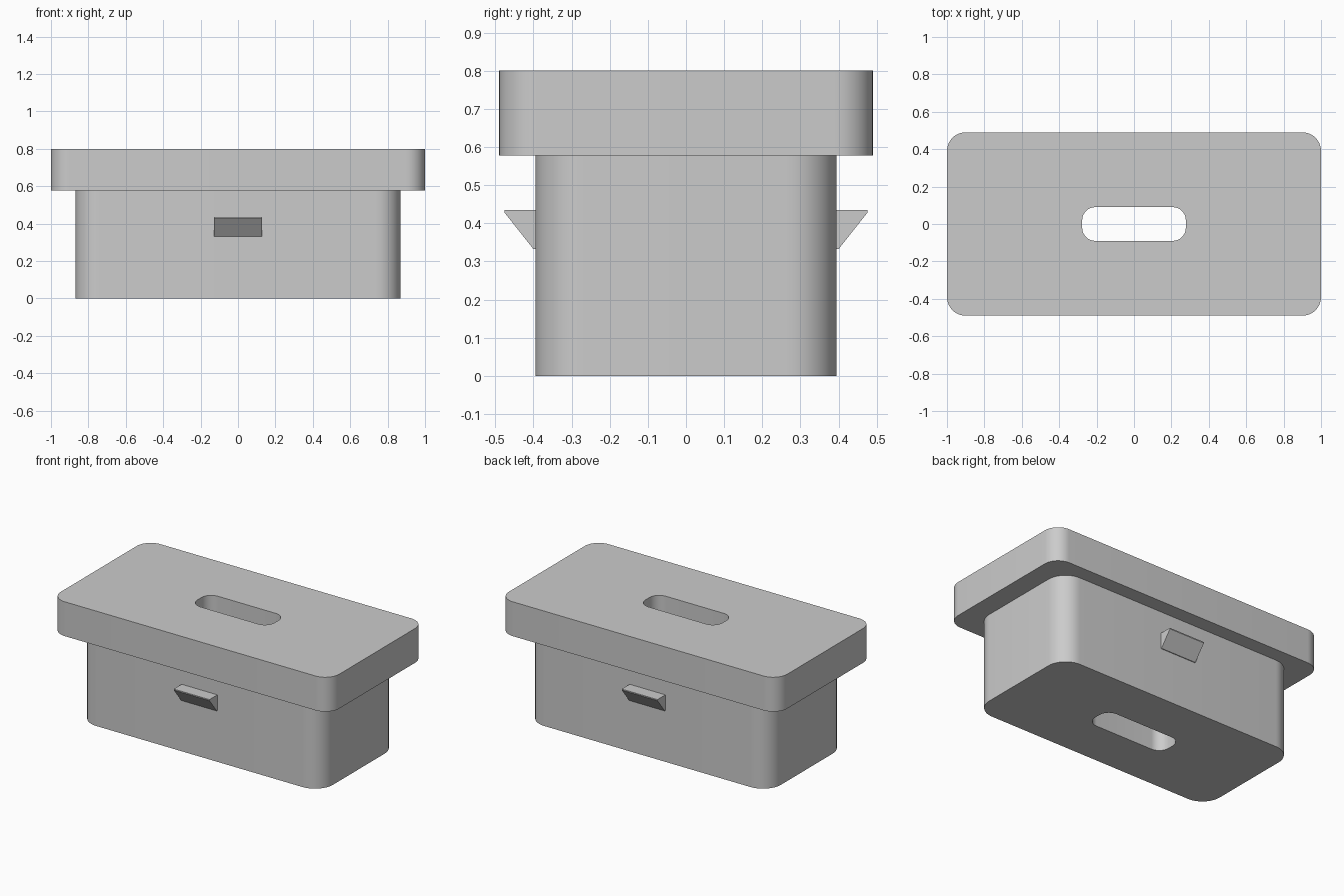
import bpy, bmesh, math

if "Cube" in bpy.data.objects:
    bpy.data.objects.remove(bpy.data.objects["Cube"])

grey = bpy.data.materials.new("plain_grey")
grey.diffuse_color = (0.6, 0.6, 0.6, 1)
grey.use_nodes = True
grey.node_tree.nodes["Principled BSDF"].inputs["Base Color"].default_value = grey.diffuse_color


def rounded_rect(bm, hx, hy, r, z, seg=12):
    """Loop of verts around a rounded rectangle of half size hx, hy."""
    loop = []
    for q, (sx, sy) in enumerate([(1, 1), (-1, 1), (-1, -1), (1, -1)]):
        for i in range(seg + 1):
            a = (q + i / seg) * math.pi / 2
            loop.append(bm.verts.new((sx * (hx - r) + r * math.cos(a),
                                      sy * (hy - r) + r * math.sin(a), z)))
    return loop


def finish(bm, name):
    bmesh.ops.recalc_face_normals(bm, faces=bm.faces)
    mesh = bpy.data.meshes.new(name)
    bm.to_mesh(mesh)
    bm.free()
    mesh.materials.append(grey)
    obj = bpy.data.objects.new(name, mesh)
    bpy.context.collection.objects.link(obj)
    return obj


# Stepped block with wide lid rim and a slot running right through
bm = bmesh.new()
slot, body, rim = (0.277, 0.09, 0.07), (0.869, 0.395, 0.13), (1.0, 0.49, 0.1)
sections = [(slot, 0), (body, 0), (body, 0.577), (rim, 0.577), (rim, 0.8), (slot, 0.8)]
loops = [rounded_rect(bm, *size, z) for size, z in sections]
for a, b in zip(loops, loops[1:] + loops[:1]):
    n = len(a)
    for i in range(n):
        j = (i + 1) % n
        bm.faces.new((a[i], a[j], b[j], b[i]))
block = finish(bm, "stepped_block")
bpy.context.view_layer.objects.active = block
block.select_set(True)
bpy.ops.object.shade_smooth_by_angle(angle=math.radians(30))

# Wedge snap catches on the front and back walls
profile = [(0.385, 0.332), (0.4, 0.332), (0.476, 0.428), (0.476, 0.435), (0.385, 0.435)]
for name, side in (("front_catch", -1), ("back_catch", 1)):
    bm = bmesh.new()
    ends = [[bm.verts.new((x, side * y, z)) for y, z in profile] for x in (-0.128, 0.128)]
    for end in ends:
        bm.faces.new(end)
    for i in range(len(profile)):
        j = (i + 1) % len(profile)
        bm.faces.new((ends[0][i], ends[0][j], ends[1][j], ends[1][i]))
    finish(bm, name)
